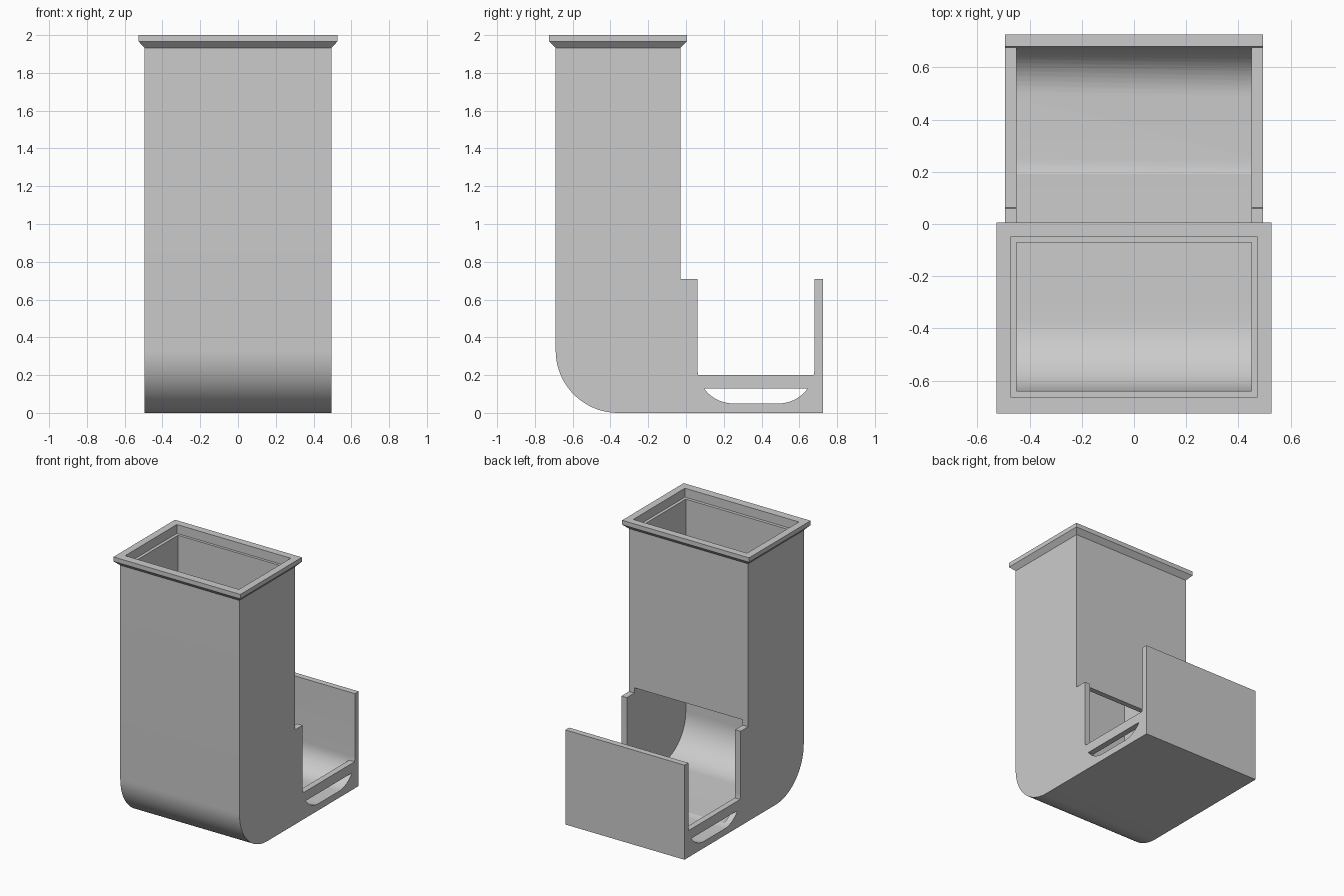
import bpy, bmesh
from math import sin, cos, radians, pi

cube = bpy.data.objects.get("Cube")
if cube:
    bpy.data.objects.remove(cube, do_unlink=True)

grey = bpy.data.materials.new("plain grey")
grey.use_nodes = True
grey.diffuse_color = (0.6, 0.6, 0.6, 1)
grey.node_tree.nodes["Principled BSDF"].inputs["Base Color"].default_value = (0.6, 0.6, 0.6, 1)

HALF, INNER = 0.495, 0.45          # outer and inner half widths
FRONT, BACK, NECK = -0.69, 0.725, 1.933


def make_object(name, bm):
    bmesh.ops.recalc_face_normals(bm, faces=bm.faces)
    mesh = bpy.data.meshes.new(name)
    bm.to_mesh(mesh)
    bm.free()
    mesh.materials.append(grey)
    obj = bpy.data.objects.new(name, mesh)
    bpy.context.collection.objects.link(obj)
    return obj


def extrude_profile(name, points, half):
    """Extrude a (y, z) side profile across x."""
    bm = bmesh.new()
    face = bm.faces.new([bm.verts.new((-half, y, z)) for y, z in points])
    new = bmesh.ops.extrude_face_region(bm, geom=[face])["geom"]
    bmesh.ops.translate(bm, vec=(2 * half, 0, 0),
                        verts=[v for v in new if isinstance(v, bmesh.types.BMVert)])
    return make_object(name, bm)


def front_bend(cy, cz, r, steps=20):
    """Quarter arc from the front wall down to the floor."""
    return [(cy - r * cos(i * pi / 2 / steps), cz - r * sin(i * pi / 2 / steps))
            for i in range(steps + 1)]


def trough(side, start, end):
    """Rounded lower corner of the tray; angle 0 is the floor, 90 the wall."""
    centre = 0.25 if side < 0 else 0.49
    step = 6 if end >= start else -6
    return [(centre + side * 0.19 * sin(radians(a)), 0.24 - 0.19 * cos(radians(a)))
            for a in range(start, end + step, step)]


# Solid side silhouette: tower, bend and tray
body = extrude_profile("hopper_body", front_bend(FRONT + 0.33, 0.33, 0.33) + [
    (BACK, 0), (BACK, 0.71), (-0.03, 0.71), (-0.03, NECK), (FRONT, NECK)], HALF)

# Cutters: open tray sides, side slots, hollow inside
floor_z = trough(-1, 18, 18)[0][1]
cutters = [
    extrude_profile("tray_opening_cutter",
                    [(0.06, 0.9)] + trough(-1, 90, 78) + trough(1, 78, 90) + [(0.68, 0.9)], 0.6),
    extrude_profile("side_slot_cutter", trough(-1, 54, 0) + trough(1, 0, 54), 0.6),
    extrude_profile("hollow_cutter",
                    [(-0.64, 2.1)] + front_bend(-0.36, floor_z + 0.28, 0.28)
                    + trough(-1, 18, 0) + trough(1, 0, 90)
                    + [(0.68, 0.75), (-0.07, 0.75), (-0.07, 2.1)], INNER),
]
for cutter in cutters:
    cutter.hide_render = True
    mod = body.modifiers.new(cutter.name, "BOOLEAN")
    mod.operation, mod.solver, mod.object = "DIFFERENCE", "EXACT", cutter

# Bake the cuts and remove the cutters
bpy.context.view_layer.update()
cut = bpy.data.meshes.new_from_object(body.evaluated_get(bpy.context.evaluated_depsgraph_get()))
body.modifiers.clear()
body.data = cut
for cutter in cutters:
    bpy.data.objects.remove(cutter, do_unlink=True)

# Flared rim with an inner step
bm = bmesh.new()
rings = []
for half, y0, y1, z in [(HALF, FRONT, -0.03, NECK), (0.527, BACK * -1, 0.005, 1.967),
                        (0.527, BACK * -1, 0.005, 2), (0.473, -0.663, -0.05, 2),
                        (0.473, -0.663, -0.05, NECK)]:
    rings.append([bm.verts.new(c) for c in
                  [(-half, y0, z), (half, y0, z), (half, y1, z), (-half, y1, z)]])
for a, b in zip(rings, rings[1:] + rings[:1]):
    for i in range(4):
        j = (i + 1) % 4
        bm.faces.new((a[i], a[j], b[j], b[i]))
rim = make_object("top_rim", bm)

# Smooth bends, crisp edges
bpy.ops.object.select_all(action="DESELECT")
for obj in (body, rim):
    obj.select_set(True)
bpy.context.view_layer.objects.active = body
bpy.ops.object.shade_smooth_by_angle(angle=radians(12))
